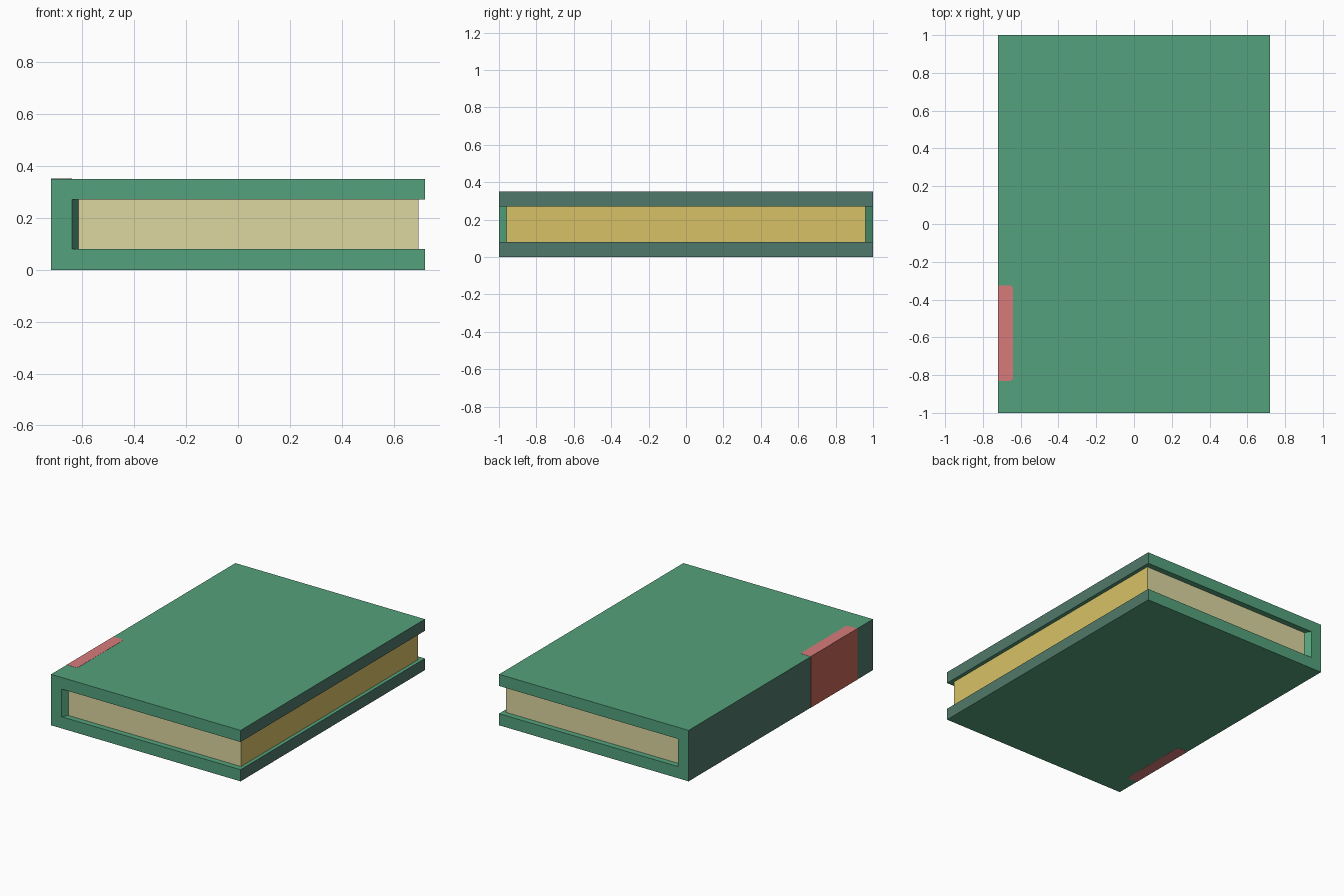
import bpy, bmesh
from mathutils import Vector

if "Cube" in bpy.data.objects:
    bpy.data.objects.remove(bpy.data.objects["Cube"])


def material(name, rgb):
    # sRGB 0-255 to linear
    lin = [((c / 255 + 0.055) / 1.055) ** 2.4 for c in rgb]
    m = bpy.data.materials.new(name)
    m.diffuse_color = (*lin, 1)
    m.use_nodes = True
    m.node_tree.nodes["Principled BSDF"].inputs["Base Color"].default_value = m.diffuse_color
    return m


green = material("green_cover", (84, 161, 124))
grey_green = material("grey_green_edge", (80, 120, 106))
beige = material("beige_paper", (220, 215, 160))
gold = material("gold_paper_edge", (217, 193, 103))
pink = material("red_label", (215, 123, 123))
brick = material("red_spine_label", (198, 102, 89))


def prism(name, points, direction, mats, rule=None):
    """Extrude a closed outline along direction; rule picks the material."""
    bm = bmesh.new()
    face = bm.faces.new([bm.verts.new(p) for p in points])
    ext = bmesh.ops.extrude_face_region(bm, geom=[face], use_keep_orig=True)
    verts = [g for g in ext["geom"] if isinstance(g, bmesh.types.BMVert)]
    bmesh.ops.translate(bm, verts=verts, vec=Vector(direction))
    bmesh.ops.recalc_face_normals(bm, faces=bm.faces)
    for f in bm.faces:
        if rule:
            f.material_index = int(rule(f))
    mesh = bpy.data.meshes.new(name)
    bm.to_mesh(mesh)
    bm.free()
    for m in mats:
        mesh.materials.append(m)
    ob = bpy.data.objects.new(name, mesh)
    bpy.context.collection.objects.link(ob)
    return ob


X, H, T = 0.72, 0.35, 0.08      # half width, height, board thickness
IN = -X + T                     # inner face of the spine
PX = IN + 0.025                 # page block start

# C-shaped cover; outer spine and fore edges are greyer
profile = [(-X, 0), (X, 0), (X, T), (IN, T), (IN, H - T), (X, H - T), (X, H), (-X, H)]
prism("cover", [(x, -1, z) for x, z in profile], (0, 2, 0), [green, grey_green],
      lambda f: abs(f.normal.x) > 0.9 and abs(f.calc_center_median().x) > 0.7)

# sloped inner spine that meets the pages
outline = [(IN, -1), (PX, -0.96), (PX, 0.96), (IN, 1)]
prism("inner_spine", [(x, y, T) for x, y in outline], (0, 0, H - 2 * T), [green])

# page block, gold on the fore edge
outline = [(PX, -0.96), (0.695, -0.96), (0.695, 0.96), (PX, 0.96)]
prism("pages", [(x, y, T) for x, y in outline], (0, 0, H - 2 * T), [beige, gold],
      lambda f: f.normal.x > 0.9)

# thin label wrapped round the spine
E, Y0, Y1, C = 0.001, -0.83, -0.325, 0.016
tab = [(-X, Y0), (IN - C, Y0), (IN - C * 0.3, Y0 + C * 0.3), (IN, Y0 + C),
       (IN, Y1 - C), (IN - C * 0.3, Y1 - C * 0.3), (IN - C, Y1), (-X, Y1)]
for name, z in (("label_top", H), ("label_bottom", -E)):
    prism(name, [(x, y, z) for x, y in tab], (0, 0, E), [pink])
spine = [(Y0, 0), (Y1, 0), (Y1, H), (Y0, H)]
prism("label_spine", [(-X, y, z) for y, z in spine], (-E, 0, 0), [brick])
